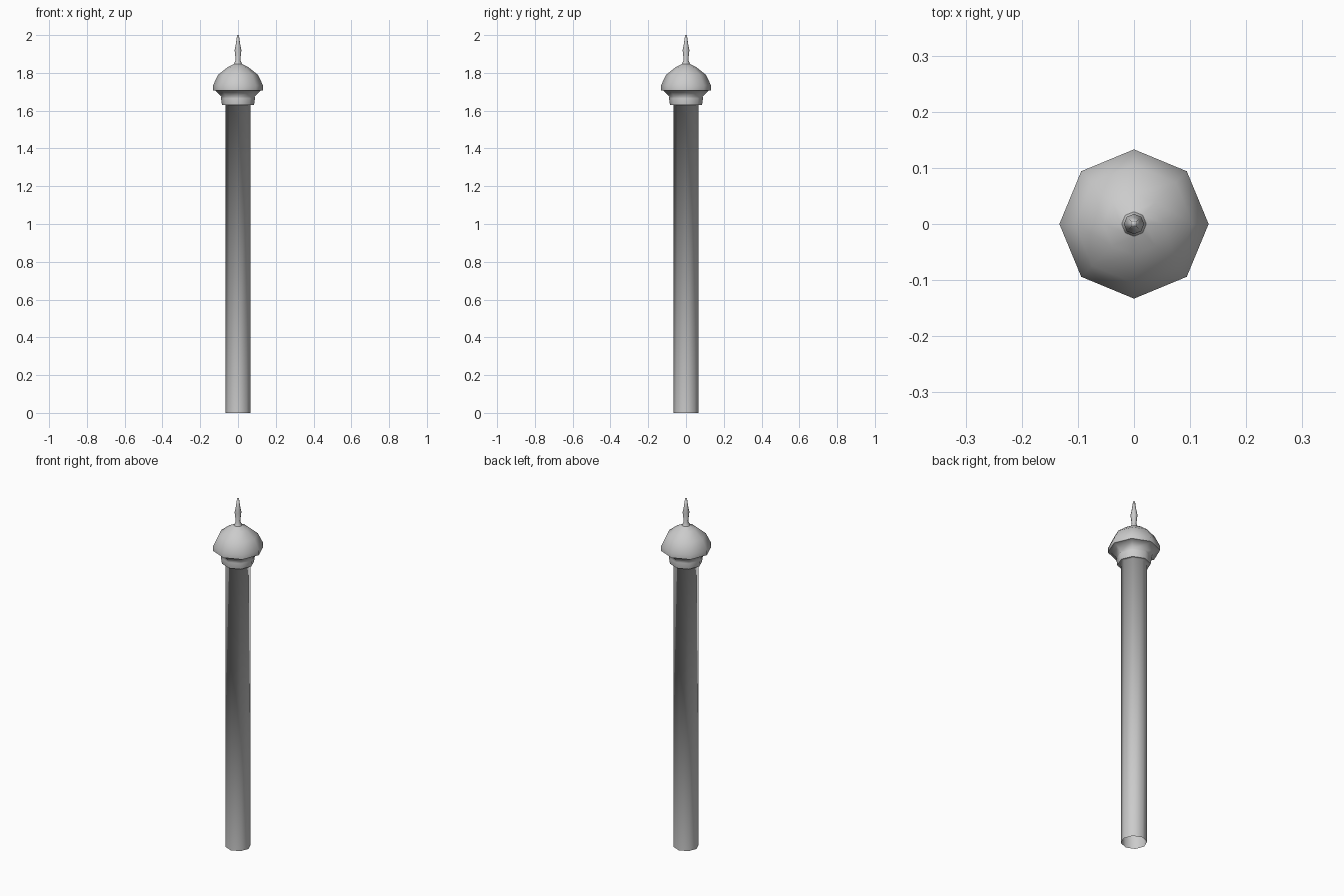
import bpy, bmesh
from math import cos, sin, pi

if "Cube" in bpy.data.objects:
    bpy.data.objects.remove(bpy.data.objects["Cube"])

SIDES = 8


def lathe(name, profile, cap_top=False):
    """Spin a (radius, z) profile into an eight-sided part."""
    bm = bmesh.new()
    rings = [[bm.verts.new((r * cos(2 * pi * i / SIDES), r * sin(2 * pi * i / SIDES), z))
              for i in range(SIDES)] for r, z in profile]
    for a, b in zip(rings, rings[1:]):
        for i in range(SIDES):
            j = (i + 1) % SIDES
            bm.faces.new((a[i], a[j], b[j], b[i]))
    if cap_top:
        bm.faces.new(rings[-1])
    mesh = bpy.data.meshes.new(name)
    bm.to_mesh(mesh)
    bm.free()
    for p in mesh.polygons:
        p.use_smooth = True
    obj = bpy.data.objects.new(name, mesh)
    bpy.context.collection.objects.link(obj)
    return obj


# Open-bottomed shaft, flowing into the ledge under the collar
lathe("shaft", [(0.067, 0), (0.067, 1.63), (0.085, 1.63)])

# Stepped collar flaring out to the rim
lathe("collar", [(0.085, 1.63), (0.09, 1.665), (0.088, 1.675),
                 (0.118, 1.705), (0.133, 1.708)])

# Rim and domed roof
lathe("dome", [(0.133, 1.708), (0.133, 1.733), (0.105, 1.79),
               (0.055, 1.83), (0.022, 1.846)])

# Slender finial
lathe("finial", [(0.022, 1.846), (0.012, 1.868), (0.018, 1.92),
                 (0.012, 1.95), (0.005, 2.0)], cap_top=True)
